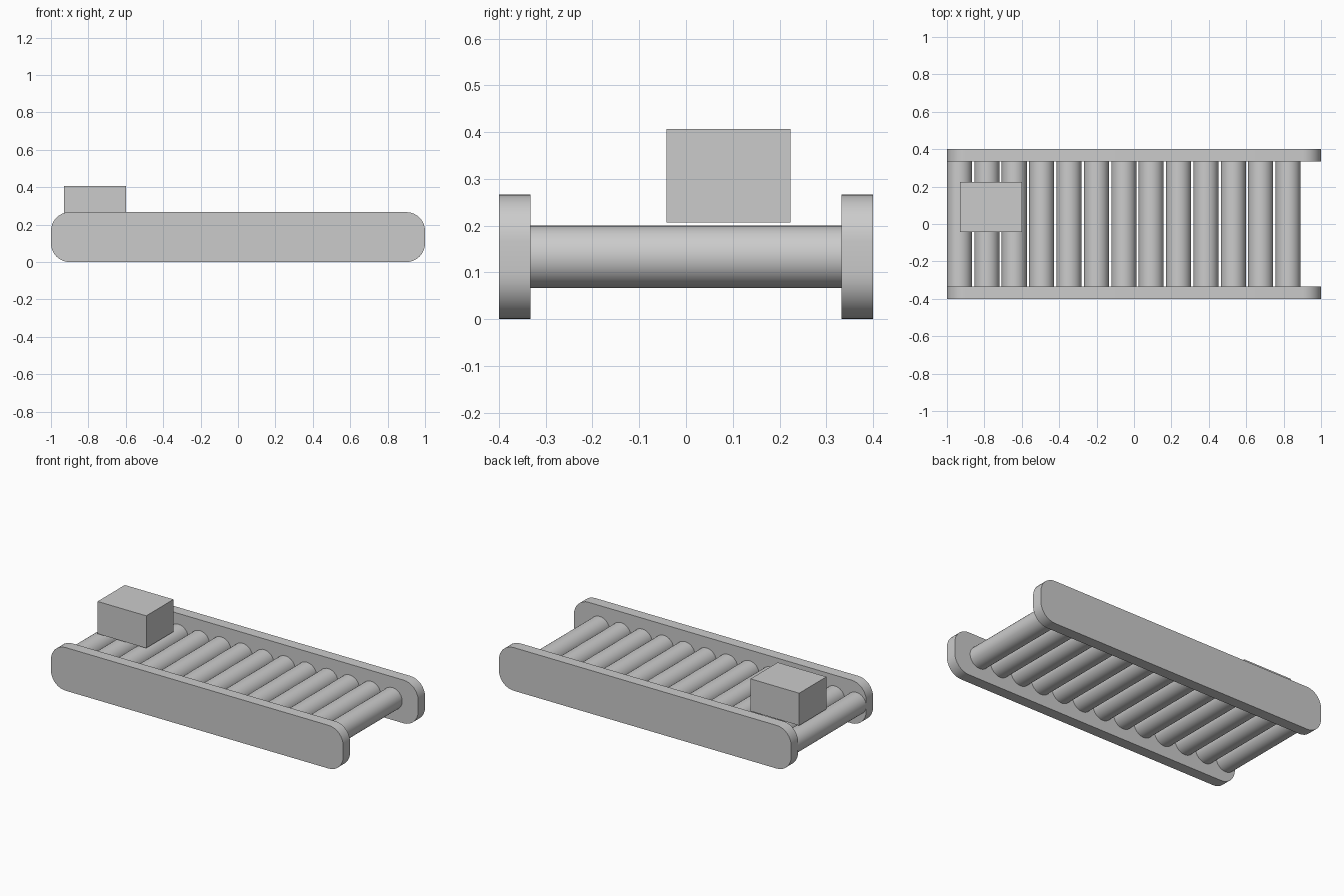
import bpy, bmesh, math
from mathutils import Vector

if "Cube" in bpy.data.objects:
    bpy.data.objects.remove(bpy.data.objects["Cube"])

LENGTH, HEIGHT, HALF_W, RAIL_T = 2.0, 0.267, 0.40, 0.067
ROLLER_R, ROLLER_Z, PITCH, COUNT = 0.067, 0.1333, 0.1464, 13


def add_object(name, bm):
    bmesh.ops.recalc_face_normals(bm, faces=bm.faces)
    mesh = bpy.data.meshes.new(name)
    bm.to_mesh(mesh)
    bm.free()
    obj = bpy.data.objects.new(name, mesh)
    bpy.context.collection.objects.link(obj)
    return obj


def smooth(obj):
    bpy.ops.object.select_all(action='DESELECT')
    obj.select_set(True)
    bpy.context.view_layer.objects.active = obj
    bpy.ops.object.shade_smooth_by_angle(angle=math.radians(30))


def side_rail(name, y0):
    # rounded-rectangle outline, extruded across y
    r, steps, bm, ring = 0.10, 8, bmesh.new(), []
    cx, cz = LENGTH / 2 - r, HEIGHT / 2 - r
    for q, (sx, sz) in enumerate([(1, 1), (-1, 1), (-1, -1), (1, -1)]):
        for i in range(steps + 1):
            a = math.pi / 2 * (q + i / steps)
            ring.append(bm.verts.new((sx * cx + r * math.cos(a), y0,
                                      HEIGHT / 2 + sz * cz + r * math.sin(a))))
    face = bm.faces.new(ring)
    out = bmesh.ops.extrude_face_region(bm, geom=[face])
    moved = [v for v in out['geom'] if isinstance(v, bmesh.types.BMVert)]
    bmesh.ops.translate(bm, verts=moved, vec=Vector((0, RAIL_T, 0)))
    # the extrude keeps the starting face only if it is needed to close the rail
    if not face.is_valid:
        bm.faces.new(ring)
    return add_object(name, bm)


# Side rails
smooth(side_rail("front_rail", -HALF_W))
smooth(side_rail("back_rail", HALF_W - RAIL_T))

# Rollers, running through both rails
for i in range(COUNT):
    bpy.ops.mesh.primitive_cylinder_add(
        vertices=32, radius=ROLLER_R, depth=2 * HALF_W - 0.002,
        location=(-LENGTH / 2 + ROLLER_R + i * PITCH, 0, ROLLER_Z),
        rotation=(math.pi / 2, 0, 0))
    roller = bpy.context.object
    roller.name = f"roller_{i + 1:02d}"
    smooth(roller)

# Carried box
bpy.ops.mesh.primitive_cube_add(size=1, location=(-0.765, 0.091, 0.307))
box = bpy.context.object
box.name = "carried_box"
box.scale = (0.333, 0.266, 0.20)
